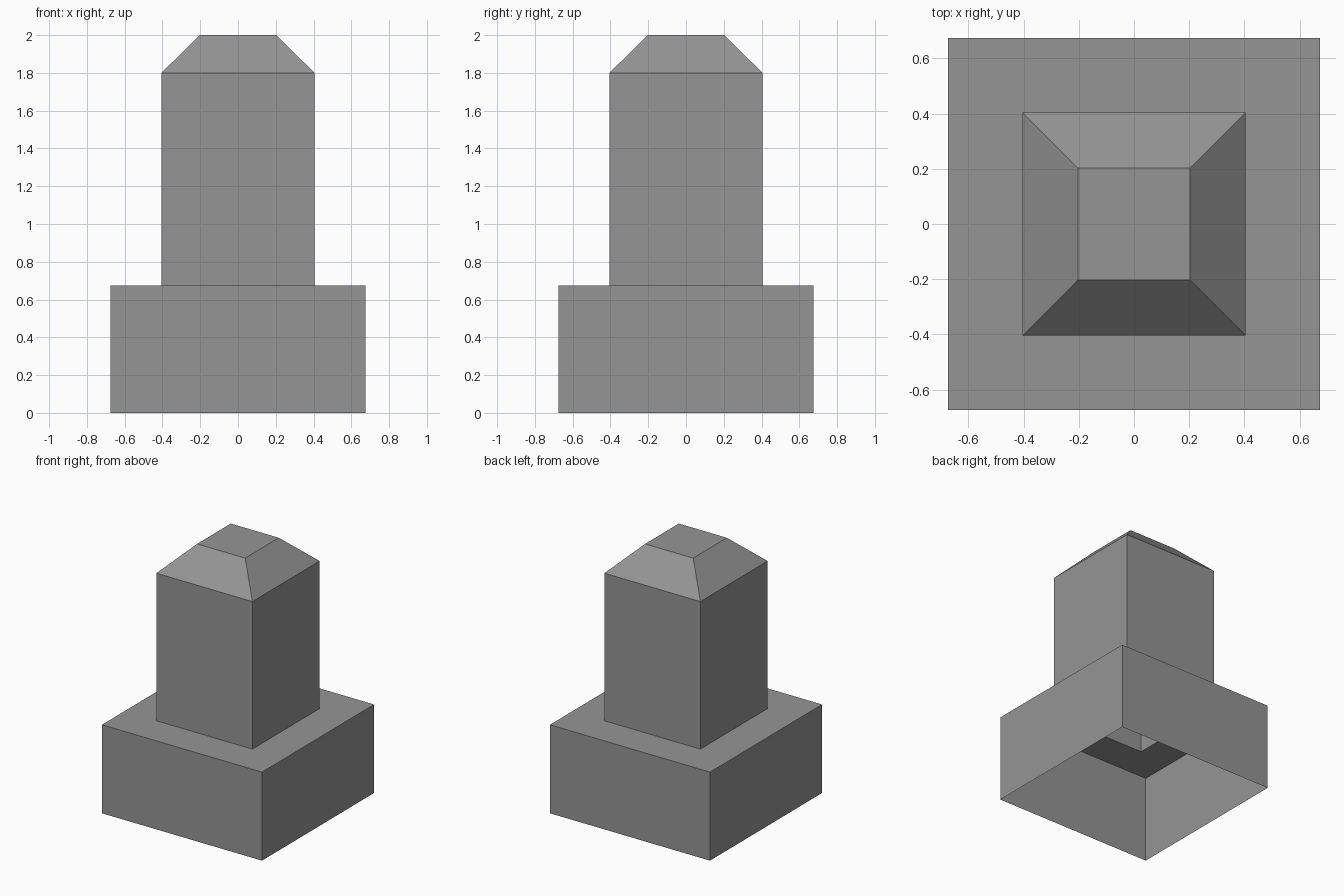
import bpy
import bmesh

cube = bpy.data.objects.get("Cube")
if cube:
    bpy.data.objects.remove(cube, do_unlink=True)

GREY = (0.3, 0.3, 0.3, 1.0)
stone = bpy.data.materials.new("stone_grey")
stone.use_nodes = True
stone.diffuse_color = GREY
stone.node_tree.nodes["Principled BSDF"].inputs["Base Color"].default_value = GREY


def square_shell(name, profile, closed_top=False):
    """Loft square rings through (half width, height) pairs, open below."""
    bm = bmesh.new()
    corners = [(-1, -1), (1, -1), (1, 1), (-1, 1)]
    rings = [[bm.verts.new((sx * half, sy * half, z)) for sx, sy in corners]
             for half, z in profile]
    for lower, upper in zip(rings, rings[1:]):
        for i in range(4):
            j = (i + 1) % 4
            bm.faces.new((lower[i], lower[j], upper[j], upper[i]))
    if closed_top:
        bm.faces.new(rings[-1])
    mesh = bpy.data.meshes.new(name)
    bm.to_mesh(mesh)
    bm.free()
    mesh.materials.append(stone)
    obj = bpy.data.objects.new(name, mesh)
    bpy.context.collection.objects.link(obj)
    return obj


BASE, SHAFT, TOP = 0.675, 0.405, 0.203
LEDGE_Z, SHOULDER_Z, TOP_Z = 0.675, 1.8, 2.0

# Hollow base: four walls and the ledge around the shaft
square_shell("base", [(BASE, 0), (BASE, LEDGE_Z), (SHAFT, LEDGE_Z)])
# Hollow square shaft
square_shell("shaft", [(SHAFT, LEDGE_Z), (SHAFT, SHOULDER_Z)])
# Sloped cap with a flat top
square_shell("cap", [(SHAFT, SHOULDER_Z), (TOP, TOP_Z)], closed_top=True)
